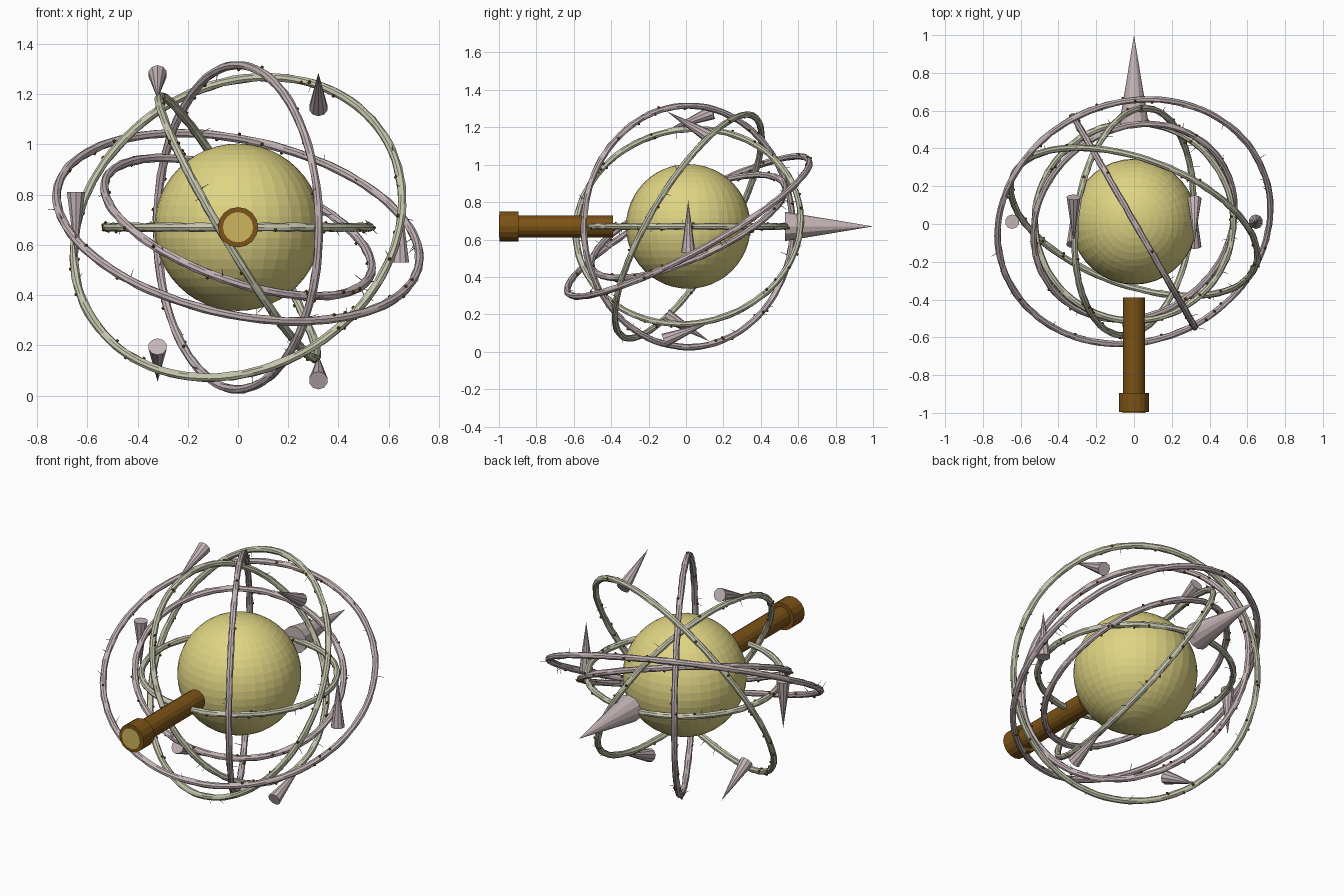
import bpy, bmesh, math, random
from mathutils import Vector, Matrix

random.seed(4)
if "Cube" in bpy.data.objects:
    bpy.data.objects.remove(bpy.data.objects["Cube"], do_unlink=True)

CENTRE = Vector((0, 0.012, 0.67))


def material(name, r, g, b):
    m = bpy.data.materials.new(name)
    m.use_nodes = True
    colour = (r, g, b, 1)
    m.diffuse_color = colour
    m.node_tree.nodes["Principled BSDF"].inputs["Base Color"].default_value = colour
    return m


YELLOW = material("pale yellow", 0.74, 0.66, 0.23)
BROWN = material("wood brown", 0.20, 0.085, 0.008)
GOLD = material("cut wood gold", 0.62, 0.46, 0.11)
MAUVE = material("mauve bark", 0.56, 0.46, 0.47)
GREEN = material("grey green bark", 0.56, 0.56, 0.42)


def finish(bm, name, *mats):
    mesh = bpy.data.meshes.new(name)
    bm.to_mesh(mesh)
    bm.free()
    for m in mats:
        mesh.materials.append(m)
    ob = bpy.data.objects.new(name, mesh)
    bpy.context.collection.objects.link(ob)
    return ob


def add_cone(bm, start, end, r1, r2, sides, mat=0):
    """Cone or cylinder running from start to end."""
    start, end = Vector(start), Vector(end)
    axis = end - start
    turn = axis.to_track_quat('Z', 'Y').to_matrix().to_4x4()
    place = Matrix.Translation((start + end) / 2) @ turn
    out = bmesh.ops.create_cone(bm, cap_ends=True, segments=sides, radius1=r1,
                                radius2=r2, depth=axis.length, matrix=place)
    for f in {f for v in out["verts"] for f in v.link_faces}:
        f.material_index = mat


def bark_ring(name, radius, normal, mat, segments=96, sides=8, tube=0.0175):
    """Rough bark hoop with knots and fine thorns."""
    n = Vector(normal).normalized()
    u = n.orthogonal().normalized()
    w = n.cross(u)
    bm = bmesh.new()

    def frame(angle):
        out = u * math.cos(angle) + w * math.sin(angle)
        return CENTRE + out * radius, out

    def skin(angle, turn):
        p, out = frame(angle)
        d = out * math.cos(turn) + n * math.sin(turn)
        return p, d

    loops = []
    for i in range(segments):
        loop = []
        for j in range(sides):
            p, d = skin(math.tau * i / segments, math.tau * j / sides)
            loop.append(bm.verts.new(p + d * tube * random.uniform(0.86, 1.1)))
        loops.append(loop)
    for i in range(segments):
        a, b = loops[i], loops[(i + 1) % segments]
        for j in range(sides):
            k = (j + 1) % sides
            bm.faces.new((a[j], b[j], b[k], a[k]))
    # knots
    for i in range(26):
        p, d = skin(random.uniform(0, math.tau), random.uniform(0, math.tau))
        out = bmesh.ops.create_icosphere(bm, subdivisions=1, radius=0.008,
                                         matrix=Matrix.Translation(p + d * tube))
        for f in {f for v in out["verts"] for f in v.link_faces}:
            f.material_index = 1
    # thorns
    for i in range(14):
        p, d = skin(random.uniform(0, math.tau), random.uniform(0, math.tau))
        lean = Vector([random.uniform(-0.4, 0.4) for _ in range(3)])
        tip = p + (d + lean).normalized() * random.uniform(0.03, 0.06)
        tip.z = max(tip.z, 0.0)
        add_cone(bm, p, tip, 0.0025, 0.0008, 4)
    bmesh.ops.recalc_face_normals(bm, faces=bm.faces)
    finish(bm, name, mat, BROWN)


# Central globe
bm = bmesh.new()
bmesh.ops.create_uvsphere(bm, u_segments=36, v_segments=24, radius=0.333,
                          matrix=Matrix.Translation(CENTRE))
finish(bm, "globe", YELLOW)

# Hoops
bark_ring("level_ring", 0.525, (0, 0, 1), GREEN)
bark_ring("large_leaning_ring", 0.685, (0.30, 0.82, -0.488), GREEN)
bark_ring("steep_ring", 0.605, (0.86, -0.11, 0.51), GREEN)
bark_ring("upright_ring", 0.645, (0.866, 0.5, 0), MAUVE)
bark_ring("outer_tilted_ring", 0.735, (0.19, -0.473, 0.861), MAUVE)
bark_ring("inner_tilted_ring", 0.56, (0.31, -0.38, 0.87), MAUVE)

# Handle with collar and cut end
z = CENTRE.z
bm = bmesh.new()
add_cone(bm, (0, -0.39, z), (0, -0.92, z), 0.058, 0.058, 16)
add_cone(bm, (0, -0.895, z), (0, -0.996, z), 0.08, 0.08, 16)
add_cone(bm, (0, -0.99, z), (0, -1.0, z), 0.06, 0.06, 16, 1)
finish(bm, "handle", BROWN, GOLD)

# Large rear spike
bm = bmesh.new()
add_cone(bm, (0, 0.53, z), (0, 1.0, z), 0.078, 0, 12)
finish(bm, "rear_spike", MAUVE)

# Small spikes, each paired with its opposite through the centre
spikes = {
    "upper_right": ((-0.32, 0.13, 0.61), (-0.32, -0.12, 0.51)),
    "upper_left": ((0.32, 0.12, 0.475), (0.32, -0.115, 0.615)),
    "side_right": ((-0.645, 0, 0.14), (-0.645, 0, -0.14)),
}
for name, (base, tip) in spikes.items():
    for label, sign in (("spike", 1), ("opposite_spike", -1)):
        bm = bmesh.new()
        add_cone(bm, CENTRE + sign * Vector(base), CENTRE + sign * Vector(tip),
                 0.038, 0, 10)
        finish(bm, name + "_" + label, MAUVE)
